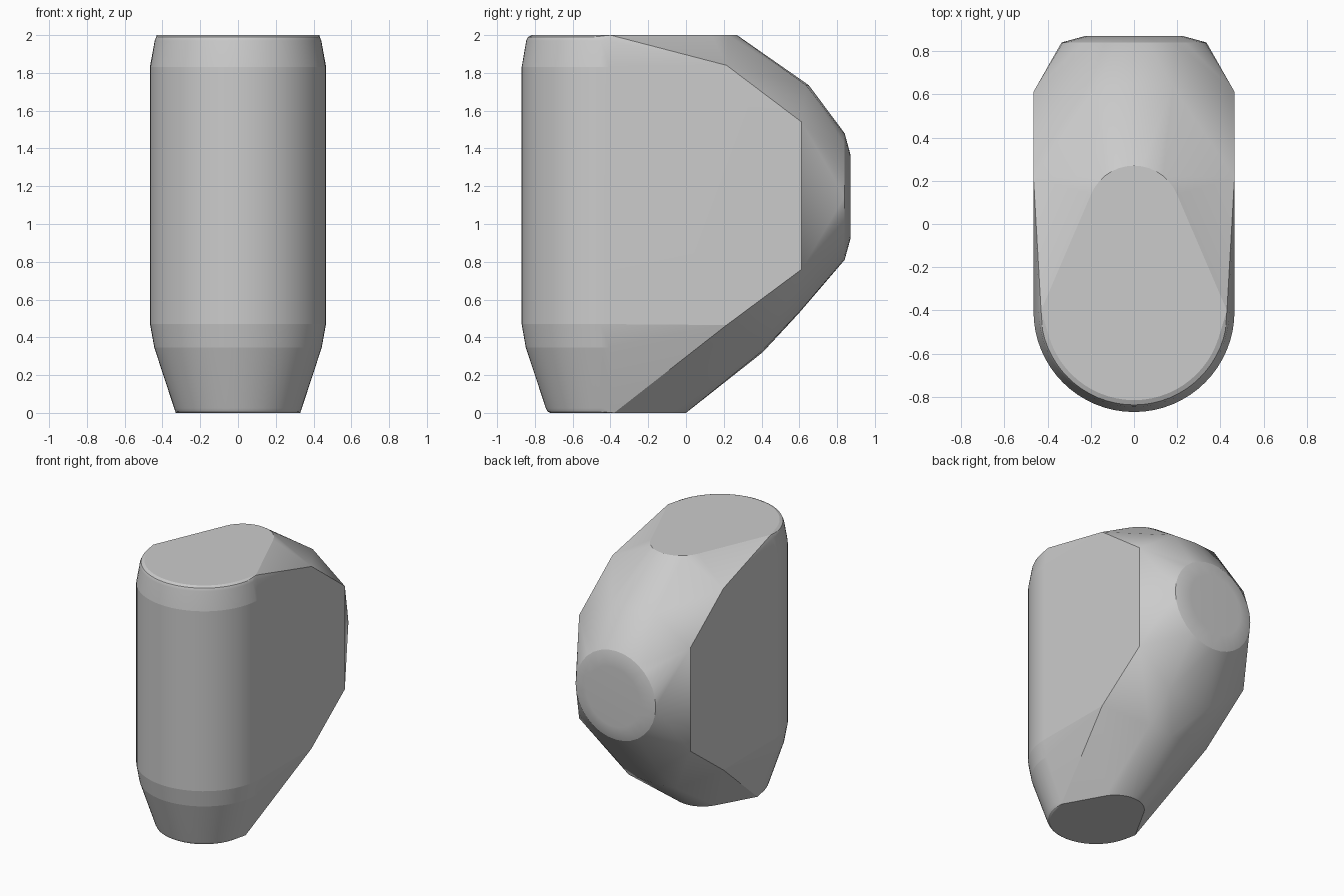
import bpy, bmesh, math

cube = bpy.data.objects.get("Cube")
if cube:
    bpy.data.objects.remove(cube, do_unlink=True)

FRONT_Y = -0.405      # axis of the rounded front
BACK_Z = 1.145        # height of the round back pad


def arc(cx, cy, z, r, a0, a1, n):
    """Horizontal arc of points at height z, angles in degrees."""
    pts = []
    for i in range(n + 1):
        a = math.radians(a0 + (a1 - a0) * i / n)
        pts.append((cx + r * math.cos(a), cy + r * math.sin(a), z))
    return pts


def pad_ring(y, r, n=32):
    """Upright circle facing the back."""
    return [(r * math.cos(2 * math.pi * i / n), y,
             BACK_Z + r * math.sin(2 * math.pi * i / n)) for i in range(n)]


points = []

# Rounded front: (height, radius) rings, tapered at the foot and the top
for z, r in ((0, 0.315), (0.008, 0.328), (0.025, 0.337), (0.345, 0.443),
             (0.47, 0.465), (1.83, 0.465), (1.97, 0.441), (1.99, 0.432), (2, 0.41)):
    points += arc(0, FRONT_Y, z, r, 180, 360, 32)

# Rounded rear edges of the top and bottom faces
points += arc(0, 0.055, 2, 0.215, 22, 158, 14)
points += arc(0, -0.2, 0, 0.2, 30, 150, 14)

# Back pad and its bevel
points += pad_ring(0.87, 0.225) + pad_ring(0.84, 0.335)

# Flat side panels and the shoulders of the back, mirrored
for s in (-1, 1):
    points += [(s * 0.465, y, z) for y, z in
               ((0.215, 1.84), (0.612, 1.54), (0.612, 0.76), (0.215, 0.465))]
    points += [(s * 0.43, -0.4, 2), (s * 0.33, -0.38, 0)]
    points += [(s * 0.18, 0.635, 1.735), (s * 0.18, 0.595, 0.53), (s * 0.2, 0.4, 0.325)]
points += [(0, 0.65, 1.735), (0, 0.6, 0.53), (0, 0.405, 0.32)]

# Skin the points into one closed body
bm = bmesh.new()
for p in points:
    bm.verts.new(p)
bmesh.ops.remove_doubles(bm, verts=bm.verts[:], dist=0.002)
bmesh.ops.convex_hull(bm, input=bm.verts[:])
bmesh.ops.delete(bm, geom=[v for v in bm.verts if not v.link_faces], context='VERTS')
bmesh.ops.dissolve_limit(bm, angle_limit=math.radians(0.6), verts=bm.verts[:], edges=bm.edges[:])
bmesh.ops.recalc_face_normals(bm, faces=bm.faces[:])

mesh = bpy.data.meshes.new("body")
bm.to_mesh(mesh)
bm.free()
body = bpy.data.objects.new("body", mesh)
bpy.context.scene.collection.objects.link(body)

# Plain grey
grey = bpy.data.materials.new("light grey")
grey.use_nodes = True
colour = (0.6, 0.6, 0.6, 1)
grey.diffuse_color = colour
grey.node_tree.nodes["Principled BSDF"].inputs["Base Color"].default_value = colour
mesh.materials.append(grey)

# Smooth rounding with crisp panel borders and band lines
bpy.ops.object.select_all(action='DESELECT')
body.select_set(True)
bpy.context.view_layer.objects.active = body
bpy.ops.object.shade_smooth_by_angle(angle=math.radians(20))
for e in mesh.edges:
    a, b = (mesh.vertices[i].co for i in e.vertices)
    if abs(a.z - b.z) < 0.006 and any(abs(a.z - h) < 0.006 for h in (0.345, 0.47, 1.83)) and a.y < -0.3:
        e.use_edge_sharp = True
weighted = body.modifiers.new("weighted normals", 'WEIGHTED_NORMAL')
weighted.keep_sharp = True
